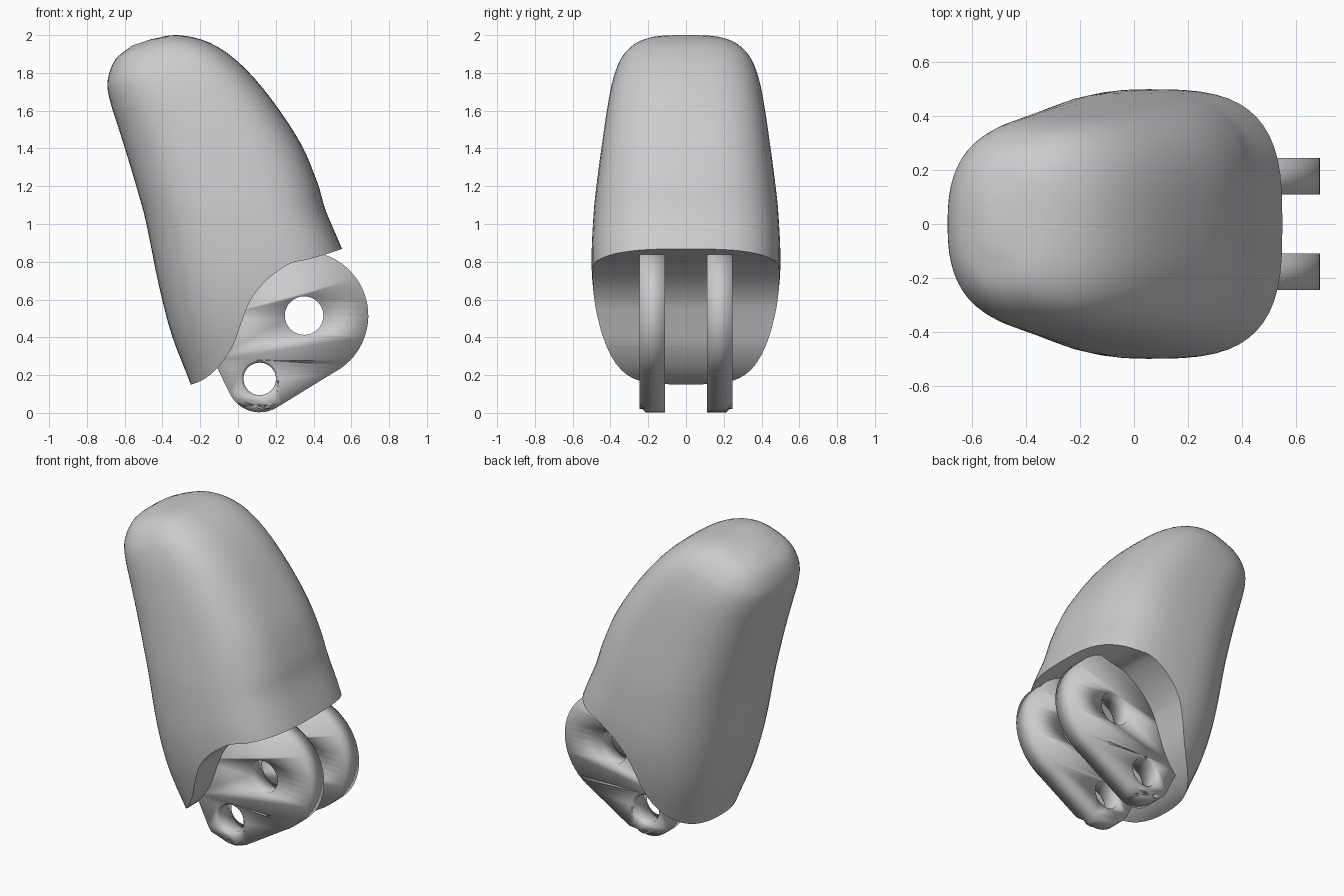
import bpy, bmesh
from math import sin, cos, radians, pi, copysign
from mathutils import Vector

cube = bpy.data.objects.get("Cube")
if cube:
    bpy.data.objects.remove(cube, do_unlink=True)


def smooth_path(points, steps):
    """Catmull-Rom interpolation through points of any dimension."""
    pts = [Vector(p) for p in points]
    pts = [pts[0] * 2 - pts[1]] + pts + [pts[-1] * 2 - pts[-2]]
    out = []
    for a, b, c, d in zip(pts, pts[1:], pts[2:], pts[3:]):
        for i in range(steps):
            t = i / steps
            out.append(0.5 * (2 * b + (c - a) * t + (2 * a - 5 * b + 4 * c - d) * t ** 2
                              + (3 * b - a - 3 * c + d) * t ** 3))
    return out + [pts[-2]]


def add_object(name, bm):
    bmesh.ops.recalc_face_normals(bm, faces=bm.faces)
    mesh = bpy.data.meshes.new(name)
    bm.to_mesh(mesh)
    bm.free()
    obj = bpy.data.objects.new(name, mesh)
    bpy.context.collection.objects.link(obj)
    return obj


def loft(name, rings):
    bm = bmesh.new()
    loops = [[bm.verts.new(p) for p in ring] for ring in rings]
    for lo, hi in zip(loops, loops[1:]):
        for i in range(len(lo)):
            j = (i + 1) % len(lo)
            bm.faces.new((lo[i], lo[j], hi[j], hi[i]))
    bm.faces.new(loops[0])
    bm.faces.new(loops[-1])
    return add_object(name, bm)


# Fingertip shell: tilted sections given by back edge, knuckle edge and half width
edges = [
    ((-.56, 1.945), (-.46, 1.978), .09),
    ((-.65, 1.87), (-.32, 2.0), .24),
    ((-.69, 1.76), (-.15, 1.96), .335),
    ((-.68, 1.66), (.01, 1.85), .385),
    ((-.63, 1.50), (.17, 1.67), .42),
    ((-.58, 1.34), (.33, 1.43), .45),
    ((-.53, 1.17), (.42, 1.22), .475),
    ((-.487, 1.01), (.465, 1.07), .49),
    ((-.42, .68), (.55, .87), .5),
    ((-.35, .41), (.62, .68), .475),
    ((-.25, .15), (.66, .45), .41),
    ((-.20, -.02), (.68, .3), .35),
]


def section(back, front, width, count=56):
    """Rounded cross-section, a little squarer on the knuckle side."""
    mid, half = (front + back) / 2, (front - back) / 2
    ring = []
    for i in range(count):
        a = 2 * pi * i / count
        power = 2 / (3 if cos(a) > 0 else 2.5)
        u = copysign(abs(cos(a)) ** power, cos(a))
        v = copysign(abs(sin(a)) ** power, sin(a))
        p = mid + half * u
        ring.append((p.x, width * v, p.y))
    return ring


backs = smooth_path([e[0] for e in edges], 4)
fronts = smooth_path([e[1] for e in edges], 4)
widths = smooth_path([(e[2], 0) for e in edges], 4)
shell = loft("fingertip_shell",
             [section(b, f, w.x) for b, f, w in zip(backs, fronts, widths)])

# Curved recess that makes room for the hinge
recess = smooth_path([(-.4, .12), (-.25, .15), (-.17, .185), (-.095, .254), (-.026, .36),
                      (.026, .5), (.074, .61), (.16, .71), (.275, .79), (.38, .815),
                      (.55, .868), (.8, .96)], 4)
recess += [Vector((1.2, .96)), Vector((1.2, -.6)), Vector((-.4, -.6))]
cutter = loft("recess_cutter", [[(p.x, y, p.y) for p in recess] for y in (-.8, .8)])
cut = shell.modifiers.new("recess", "BOOLEAN")
cut.operation = "DIFFERENCE"
cut.solver = "EXACT"
cut.object = cutter
bpy.context.view_layer.update()
result = bpy.data.meshes.new_from_object(
    shell.evaluated_get(bpy.context.evaluated_depsgraph_get()))
shell.modifiers.clear()
shell.data = result
bpy.data.objects.remove(cutter, do_unlink=True)

bpy.ops.object.select_all(action="DESELECT")
shell.select_set(True)
bpy.context.view_layer.objects.active = shell
bpy.ops.object.shade_smooth_by_angle(angle=radians(40))

# Hinge lugs: plates with a large pivot hole and a small pin hole
PIVOT, PIN = Vector((.35, .515)), Vector((.115, .18))
THICK = .0675


def arc(center, radius, start, end, count):
    return [center + radius * Vector((cos(a), sin(a))) for a in
            (radians(start + (end - start) * i / count) for i in range(count + 1))]


def lug_plate():
    outline = arc(PIVOT, .34, 110, -63, 28) + arc(PIN, .177, -63, -153, 12)
    outline += [Vector(p) for p in ((-.13, .28), (-.15, .5), (0, .85))]
    holes = [arc(PIVOT, .102, 0, 348.75, 31), arc(PIN, .086, 0, 348.75, 31)]
    curve = bpy.data.curves.new("lug_profile", "CURVE")
    curve.dimensions = "2D"
    curve.fill_mode = "BOTH"
    curve.extrude = THICK
    for loop in [outline] + holes:
        spline = curve.splines.new("POLY")
        spline.points.add(len(loop) - 1)
        for point, p in zip(spline.points, loop):
            point.co = (p.x, p.y, 0, 1)
        spline.use_cyclic_u = True
    temp = bpy.data.objects.new("lug_profile", curve)
    bpy.context.collection.objects.link(temp)
    bpy.context.view_layer.update()
    mesh = bpy.data.meshes.new_from_object(
        temp.evaluated_get(bpy.context.evaluated_depsgraph_get()))
    bpy.data.objects.remove(temp, do_unlink=True)
    return mesh


def chamfer(bm, offset, test):
    rim = [e for e in bm.edges if len(e.link_faces) == 2
           and all(v.co.z > THICK * .99 and test(v.co.xy) for v in e.verts)
           and e.calc_face_angle(0) > 1]
    if rim:
        bmesh.ops.bevel(bm, geom=rim, offset=offset, segments=1, affect="EDGES")


plate = lug_plate()
for name, side in (("right_hinge_lug", -1), ("left_hinge_lug", 1)):
    bm = bmesh.new()
    bm.from_mesh(plate)
    bmesh.ops.remove_doubles(bm, verts=bm.verts, dist=.0005)
    bmesh.ops.recalc_face_normals(bm, faces=bm.faces)
    # Chamfer the outer side of the pin hole and the lower rim
    chamfer(bm, .015, lambda p: (p - PIN).length < .09)
    chamfer(bm, .03, lambda p: p.y < .06 and (p - PIN).length > .15)
    for v in bm.verts:
        x, z, depth = v.co
        v.co = (x, side * (.1775 + depth), z)
    lug = add_object(name, bm)
    lug.data.polygons.foreach_set("use_smooth", [True] * len(lug.data.polygons))
bpy.data.meshes.remove(plate)
